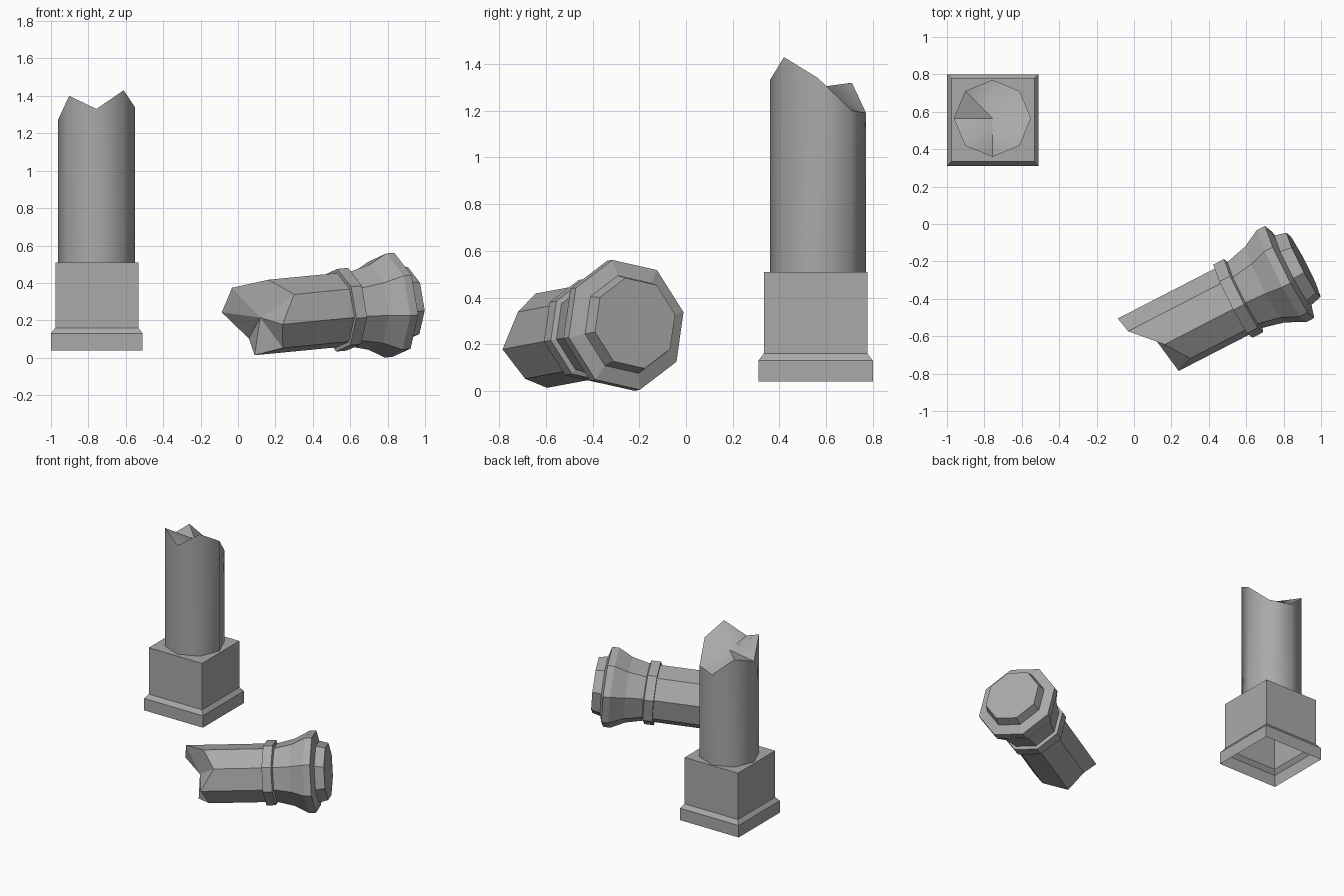
import bpy
import bmesh
from math import cos, sin, radians
from mathutils import Vector, Matrix

if "Cube" in bpy.data.objects:
    bpy.data.objects.remove(bpy.data.objects["Cube"], do_unlink=True)

stone = bpy.data.materials.new("grey_stone")
stone.use_nodes = True
GREY = (0.4, 0.4, 0.4, 1.0)
stone.diffuse_color = GREY
stone.node_tree.nodes["Principled BSDF"].inputs["Base Color"].default_value = GREY


def ring(radius, heights, sides=8, roll=0.0):
    """Polygon ring around z; heights is one value or one per corner."""
    if not isinstance(heights, (list, tuple)):
        heights = [heights] * sides
    step = 360 / sides
    return [Vector((radius * cos(radians(roll + i * step)),
                    radius * sin(radians(roll + i * step)), h))
            for i, h in enumerate(heights)]


def loft(name, rings, matrix, start=None, end=None):
    """Skin the rings; each end is open, 'flat', or a fan to a centre height."""
    bm = bmesh.new()
    loops = [[bm.verts.new(p) for p in r] for r in rings]
    n = len(loops[0])
    for a, b in zip(loops, loops[1:]):
        for i in range(n):
            j = (i + 1) % n
            bm.faces.new((a[i], a[j], b[j], b[i]))
    for loop, cap in ((loops[0][::-1], start), (loops[-1], end)):
        if cap == "flat":
            bm.faces.new(loop)
        elif cap is not None:
            hub = bm.verts.new((0, 0, cap))
            for i in range(n):
                bm.faces.new((loop[i], loop[(i + 1) % n], hub))
    mesh = bpy.data.meshes.new(name)
    bm.to_mesh(mesh)
    bm.free()
    mesh.materials.append(stone)
    obj = bpy.data.objects.new(name, mesh)
    obj.matrix_world = matrix
    bpy.context.collection.objects.link(obj)
    return obj


# Square pedestal with a chamfered foot, hollow underneath
DIAGONAL = 2 ** 0.5
pedestal = [(0.245, 0.04), (0.245, 0.13), (0.222, 0.16), (0.222, 0.51)]
loft("pedestal", [ring(half * DIAGONAL, z, 4, 45) for half, z in pedestal],
     Matrix.Translation((-0.755, 0.555, 0)), end="flat")

# Standing shaft with a jagged broken top, corners counted from +x
break_top = [1.34, 1.20, 1.19, 1.32, 1.27, 1.40, 1.33, 1.43]
shaft = loft("standing_shaft", [ring(0.206, 0.51), ring(0.206, break_top)],
             Matrix.Translation((-0.757, 0.565, 0)), end=1.30)
bpy.context.view_layer.objects.active = shaft
shaft.select_set(True)
bpy.ops.object.shade_smooth_by_angle(angle=radians(50))
shaft.select_set(False)

# Local frame of the fallen piece: z runs along its axis towards the capital
axis = Vector((0.884, 0.455, 0.085)).normalized()
side = Vector((-axis.y, axis.x, 0)).normalized()
up = axis.cross(side)
fallen = Matrix((side, up, axis)).transposed().to_4x4()
fallen.translation = (0.825, -0.26, 0.2825)
ROLL = 11

# Fallen shaft, neck band, flared capital and end block in one skin
break_end = [-0.923, -0.894, -0.75, -0.67, -0.768, -0.734, -0.828, -0.788]
profile = [(0.203, -0.335), (0.226, -0.335), (0.226, -0.27), (0.203, -0.262),
           (0.233, -0.14), (0.285, -0.04), (0.284, 0.008), (0.214, 0.028),
           (0.198, 0.092)]
loft("fallen_capital",
     [ring(0.203, break_end, roll=ROLL)]
     + [ring(r, t, roll=ROLL) for r, t in profile],
     fallen, start=-0.797, end="flat")
